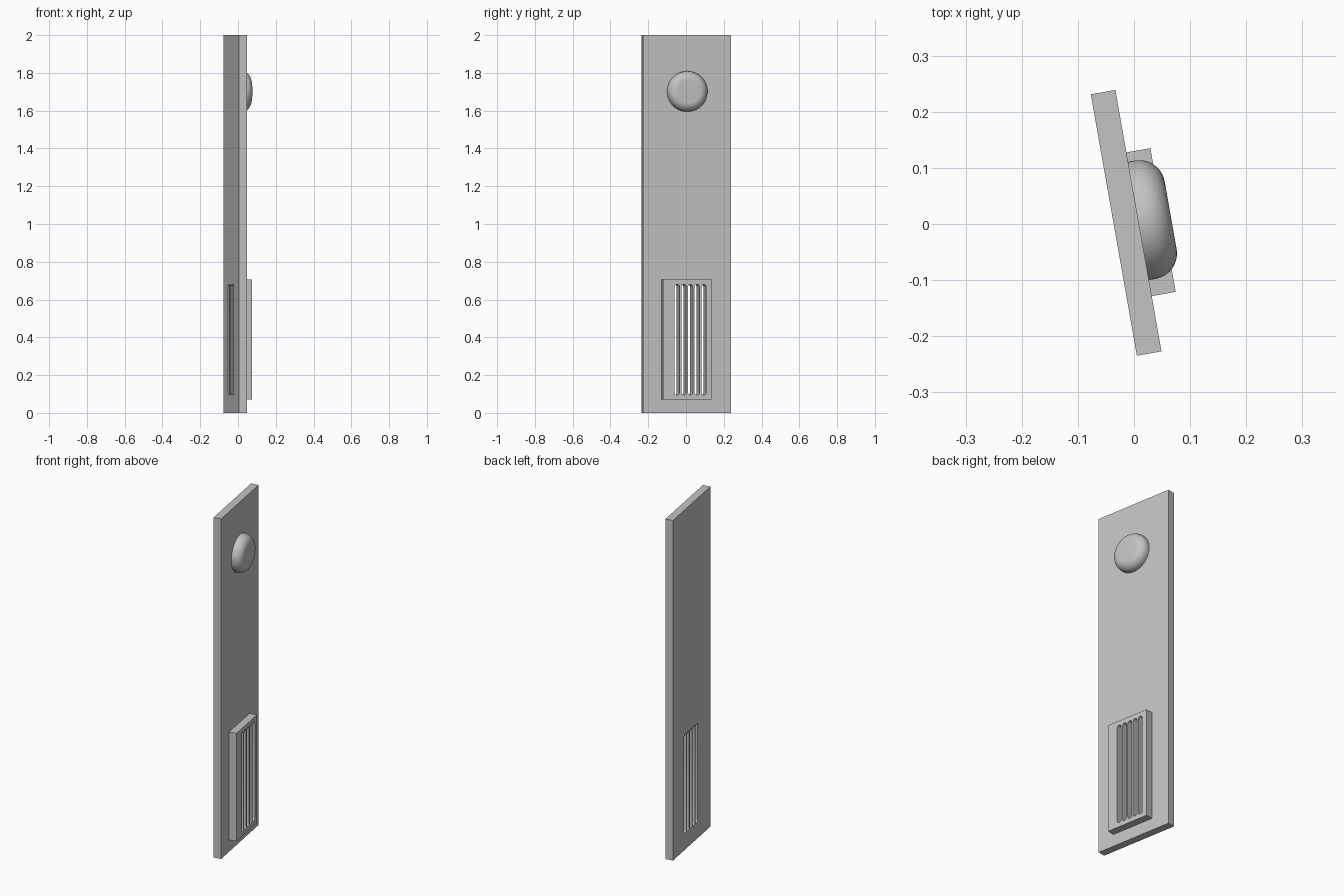
import bpy, bmesh, math
from mathutils import Matrix

cube = bpy.data.objects.get("Cube")
if cube:
    bpy.data.objects.remove(cube, do_unlink=True)

TURN = Matrix.Rotation(math.radians(10), 4, 'Z')   # whole unit is swivelled
BACK, FACE, VENT_FACE, DOME_FACE = -0.0357, 0.0088, 0.0522, 0.067

grey = bpy.data.materials.new("plain_grey")
grey.use_nodes = True
colour = (0.55, 0.55, 0.55, 1)
grey.diffuse_color = colour
grey.node_tree.nodes["Principled BSDF"].inputs["Base Color"].default_value = colour


def finish(name, bm):
    bmesh.ops.recalc_face_normals(bm, faces=bm.faces)
    bm.transform(TURN)
    mesh = bpy.data.meshes.new(name)
    bm.to_mesh(mesh)
    bm.free()
    mesh.materials.append(grey)
    obj = bpy.data.objects.new(name, mesh)
    bpy.context.collection.objects.link(obj)
    return obj


def extrude_outline(bm, outline, x0, x1):
    """Extrude a (y, z) outline from x0 to x1."""
    face = bm.faces.new([bm.verts.new((x0, y, z)) for y, z in outline])
    new = bmesh.ops.extrude_face_region(bm, geom=[face])["geom"]
    verts = [v for v in new if isinstance(v, bmesh.types.BMVert)]
    bmesh.ops.translate(bm, verts=verts, vec=(x1 - x0, 0, 0))


def slab(name, x0, x1, y0, y1, z0, z1):
    bm = bmesh.new()
    extrude_outline(bm, [(y0, z0), (y1, z0), (y1, z1), (y0, z1)], x0, x1)
    return finish(name, bm)


def slot_outline(y, z0, z1, r, steps=12):
    """Upright slot with round ends."""
    points = []
    for zc, start in ((z1 - r, 0), (z0 + r, math.pi)):
        for i in range(steps + 1):
            a = start + math.pi * i / steps
            points.append((y + r * math.cos(a), zc + r * math.sin(a)))
    return points


def activate(obj):
    bpy.ops.object.select_all(action='DESELECT')
    obj.select_set(True)
    bpy.context.view_layer.objects.active = obj


# Tall back plate and raised vent panel
plate = slab("back_plate", BACK, FACE, -0.232, 0.241, 0, 2)
vent = slab("vent_panel", FACE, VENT_FACE, -0.132, 0.128, 0.07, 0.705)

# Five slots cut through both
bm = bmesh.new()
for i in range(5):
    extrude_outline(bm, slot_outline(-0.057 + 0.0358 * i, 0.095, 0.68, 0.0132),
                    BACK - 0.05, VENT_FACE + 0.05)
cutter = finish("slot_cutter", bm)
cutter.hide_render = True
for part in (plate, vent):
    mod = part.modifiers.new("slots", 'BOOLEAN')
    mod.operation, mod.solver, mod.object = 'DIFFERENCE', 'EXACT', cutter
    activate(part)
    bpy.ops.object.modifier_apply(modifier=mod.name)
    bpy.ops.object.shade_smooth_by_angle(angle=math.radians(30))
bpy.data.objects.remove(cutter, do_unlink=True)

# Round button with a filleted rim, turned around its axis
RADIUS, FILLET, STEPS = 0.107, 0.046, 12
profile = [(FACE, 0), (FACE, RADIUS)]
for i in range(STEPS + 1):
    a = math.pi / 2 * i / STEPS
    profile.append((DOME_FACE - FILLET + FILLET * math.sin(a),
                    RADIUS - FILLET + FILLET * math.cos(a)))
profile.append((DOME_FACE, 0))
bm = bmesh.new()
verts = [bm.verts.new((x, 0, r)) for x, r in profile]
edges = [bm.edges.new(pair) for pair in zip(verts, verts[1:])]
bmesh.ops.spin(bm, geom=verts + edges, cent=(0, 0, 0), axis=(1, 0, 0),
               angle=math.tau, steps=64)
bmesh.ops.remove_doubles(bm, verts=bm.verts, dist=0.0001)
bmesh.ops.translate(bm, verts=bm.verts, vec=(0, 0.004, 1.702))
button = finish("round_button", bm)
activate(button)
bpy.ops.object.shade_smooth_by_angle(angle=math.radians(30))
